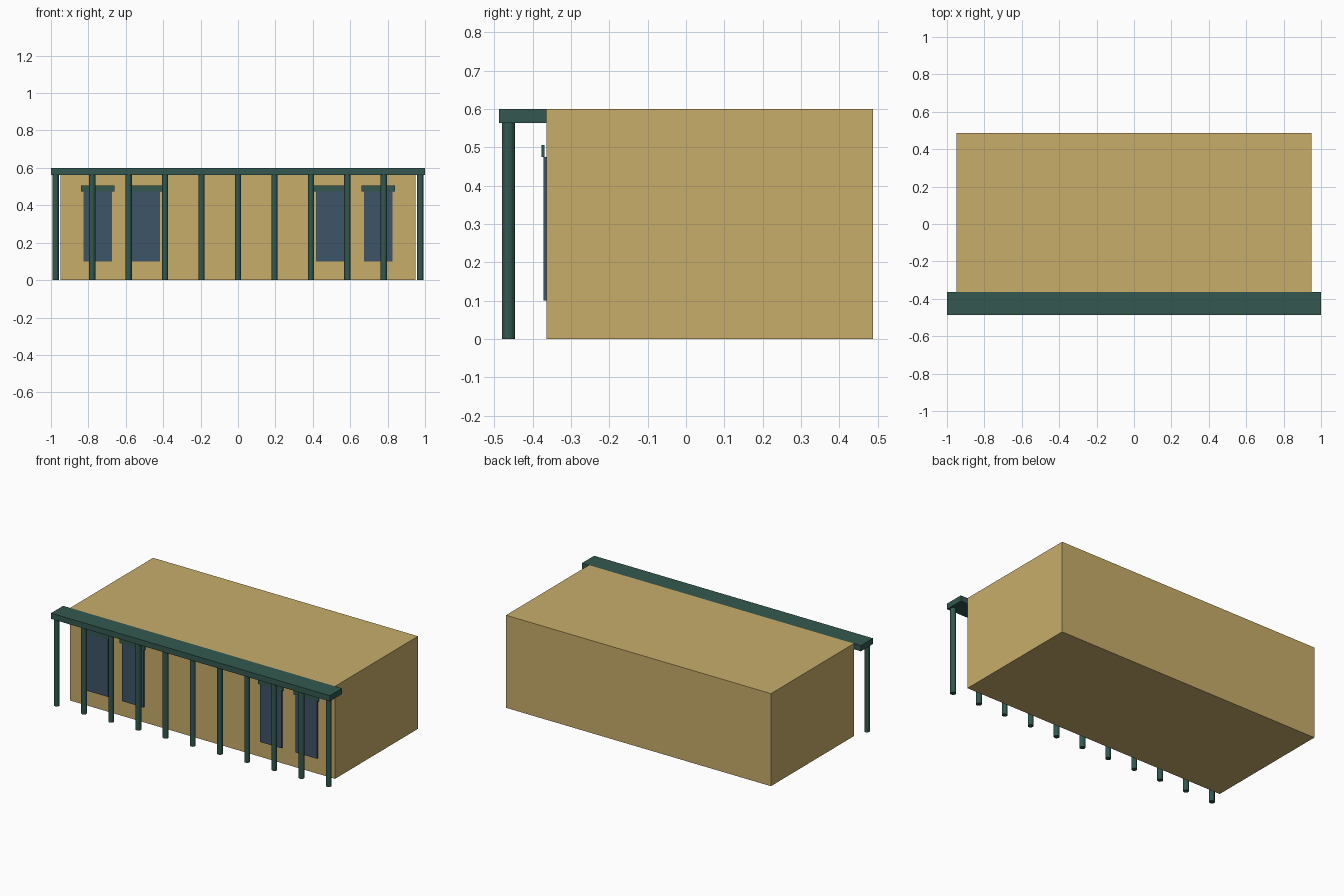
import bpy

default_cube = bpy.data.objects.get("Cube")
if default_cube:
    bpy.data.objects.remove(default_cube, do_unlink=True)


def make_material(name, rgb):
    mat = bpy.data.materials.new(name)
    mat.use_nodes = True
    color = (*rgb, 1.0)
    mat.diffuse_color = color
    mat.node_tree.nodes["Principled BSDF"].inputs["Base Color"].default_value = color
    return mat


sand = make_material("sand_wall", (0.58, 0.42, 0.145))
green = make_material("dark_green_trim", (0.033, 0.098, 0.08))
blue = make_material("slate_blue_glass", (0.047, 0.09, 0.14))


def box(name, x, y, z, mat):
    """Box spanning the given (low, high) range on each axis."""
    spans = (x, y, z)
    bpy.ops.mesh.primitive_cube_add(size=1, location=[(a + b) / 2 for a, b in spans])
    obj = bpy.context.object
    obj.name = name
    obj.scale = [b - a for a, b in spans]
    bpy.ops.object.transform_apply(location=False, rotation=False, scale=True)
    obj.data.materials.append(mat)
    return obj


HEIGHT = 0.6
FRONT = -0.363      # y of the front wall
CANOPY_Z = 0.563    # underside of the canopy

# Main building and front canopy
box("building_block", (-0.95, 0.95), (FRONT, 0.487), (0, HEIGHT), sand)
box("canopy", (-1, 1), (-0.487, FRONT), (CANOPY_Z, HEIGHT), green)

# Row of columns carrying the canopy
COLUMNS = 11
for i in range(COLUMNS):
    x = -0.975 + 1.95 * i / (COLUMNS - 1)
    bpy.ops.mesh.primitive_cylinder_add(
        vertices=12, radius=0.017, depth=CANOPY_Z, location=(x, -0.463, CANOPY_Z / 2))
    column = bpy.context.object
    column.name = f"column_{i + 1}"
    column.data.materials.append(green)

# Two windows with lintels on each side of the front
for side, sign in (("left", 1), ("right", -1)):
    for label, offset in (("inner", 0.495), ("outer", 0.75)):
        x = sign * offset
        box(f"{side}_{label}_window", (x - 0.077, x + 0.077),
            (FRONT - 0.008, FRONT), (0.1, 0.475), blue)
        box(f"{side}_{label}_lintel", (x - 0.09, x + 0.09),
            (FRONT - 0.013, FRONT - 0.006), (0.475, 0.506), green)
